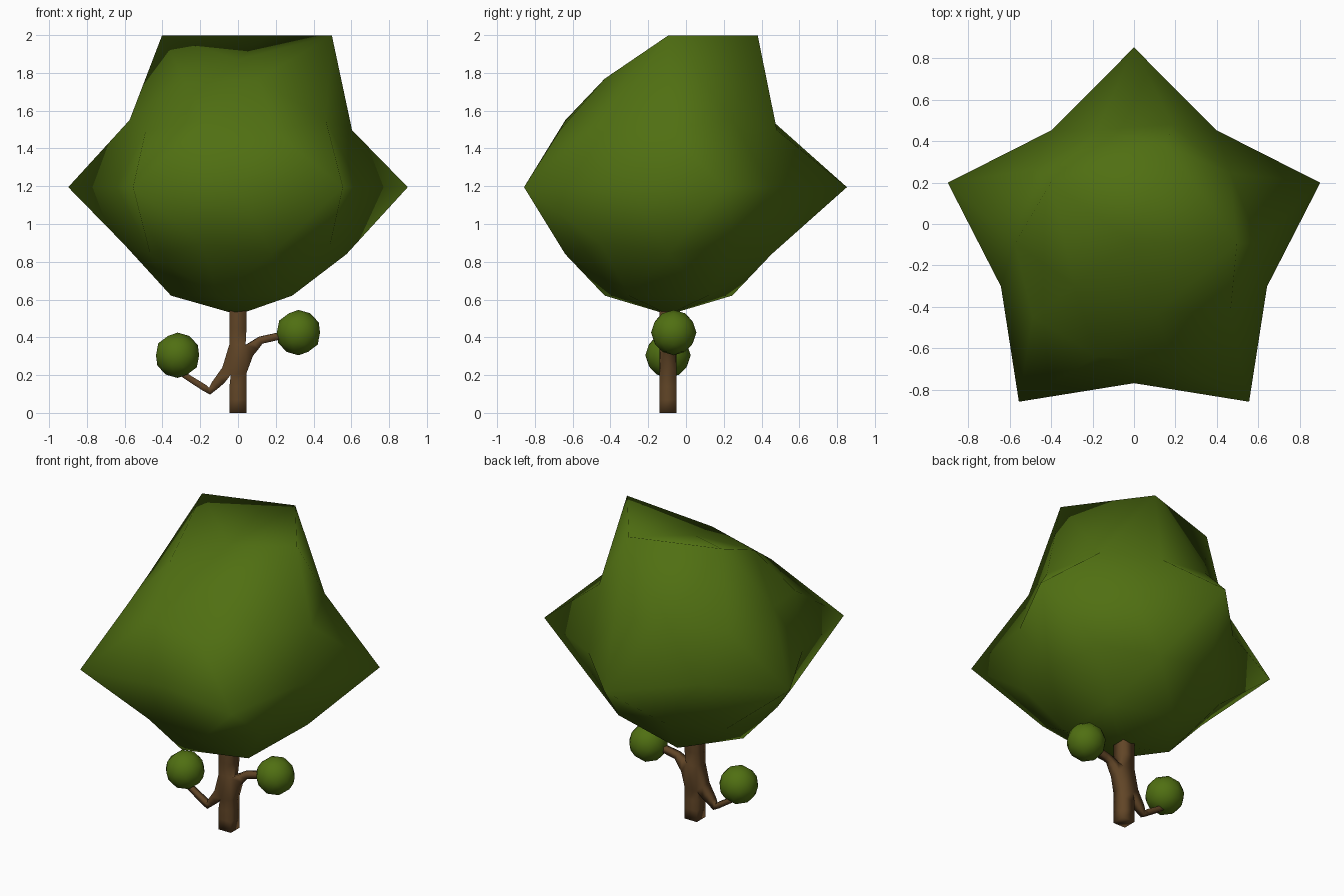
import bpy, bmesh, math
from mathutils import Vector

cube = bpy.data.objects.get("Cube")
if cube:
    bpy.data.objects.remove(cube)


def material(name, rgb):
    m = bpy.data.materials.new(name)
    m.use_nodes = True
    m.diffuse_color = (*rgb, 1)
    bsdf = next(n for n in m.node_tree.nodes if n.type == 'BSDF_PRINCIPLED')
    bsdf.inputs["Base Color"].default_value = (*rgb, 1)
    return m


leaf = material("leaf green", (0.08, 0.16, 0.006))
bark = material("bark brown", (0.12, 0.06, 0.02))


def leaf_ball(name, radius, centre):
    bpy.ops.mesh.primitive_ico_sphere_add(subdivisions=2, radius=radius, location=centre)
    ob = bpy.context.object
    ob.name = name
    ob.data.materials.append(leaf)
    bpy.ops.object.shade_smooth()
    return ob


# Crown: a coarse ball with five points pulled out at the waist, three at the top
crown = leaf_ball("crown", 0.675, (0, -0.093, 1.195))
for v in crown.data.vertices:
    direction = v.co.normalized()
    angle = round(math.degrees(math.atan2(v.co.y, v.co.x))) % 360
    waist_point = abs(direction.z) < 0.1 and angle % 72 == 18
    top_point = 0.8 < direction.z < 0.9 and angle in (0, 72, 144)
    if waist_point or top_point:
        v.co *= 1.4

# Small leaf clumps on the branch ends
leaf_ball("left_leaf_clump", 0.12, (0.32, -0.065, 0.425))
leaf_ball("right_leaf_clump", 0.12, (-0.32, -0.095, 0.305))

# Trunk and branches: a square skin around a skeleton
skeleton = [
    ((0, 0, 0), 0.045), ((0, 0, 0.28), 0.045), ((0, 0, 0.62), 0.045),
    ((0.12, 0.01, 0.385), 0.02), ((0.3, 0.02, 0.425), 0.018),
    ((-0.15, 0, 0.115), 0.018), ((-0.3, 0, 0.21), 0.015),
]
edges = [(0, 1), (1, 2), (1, 3), (3, 4), (1, 5), (5, 6)]
mesh = bpy.data.meshes.new("trunk")
mesh.from_pydata([p for p, r in skeleton], edges, [])
mesh.materials.append(bark)
trunk = bpy.data.objects.new("trunk", mesh)
trunk.location = (0, -0.094, 0)
bpy.context.collection.objects.link(trunk)
bpy.ops.object.select_all(action='DESELECT')
bpy.context.view_layer.objects.active = trunk
trunk.select_set(True)
skin = trunk.modifiers.new("Skin", 'SKIN')
skin.use_smooth_shade = True
for sv, (p, r) in zip(mesh.skin_vertices[0].data, skeleton):
    sv.radius = (r, r)
mesh.skin_vertices[0].data[0].use_root = True
bpy.ops.object.modifier_apply(modifier="Skin")
bpy.ops.object.shade_smooth()
